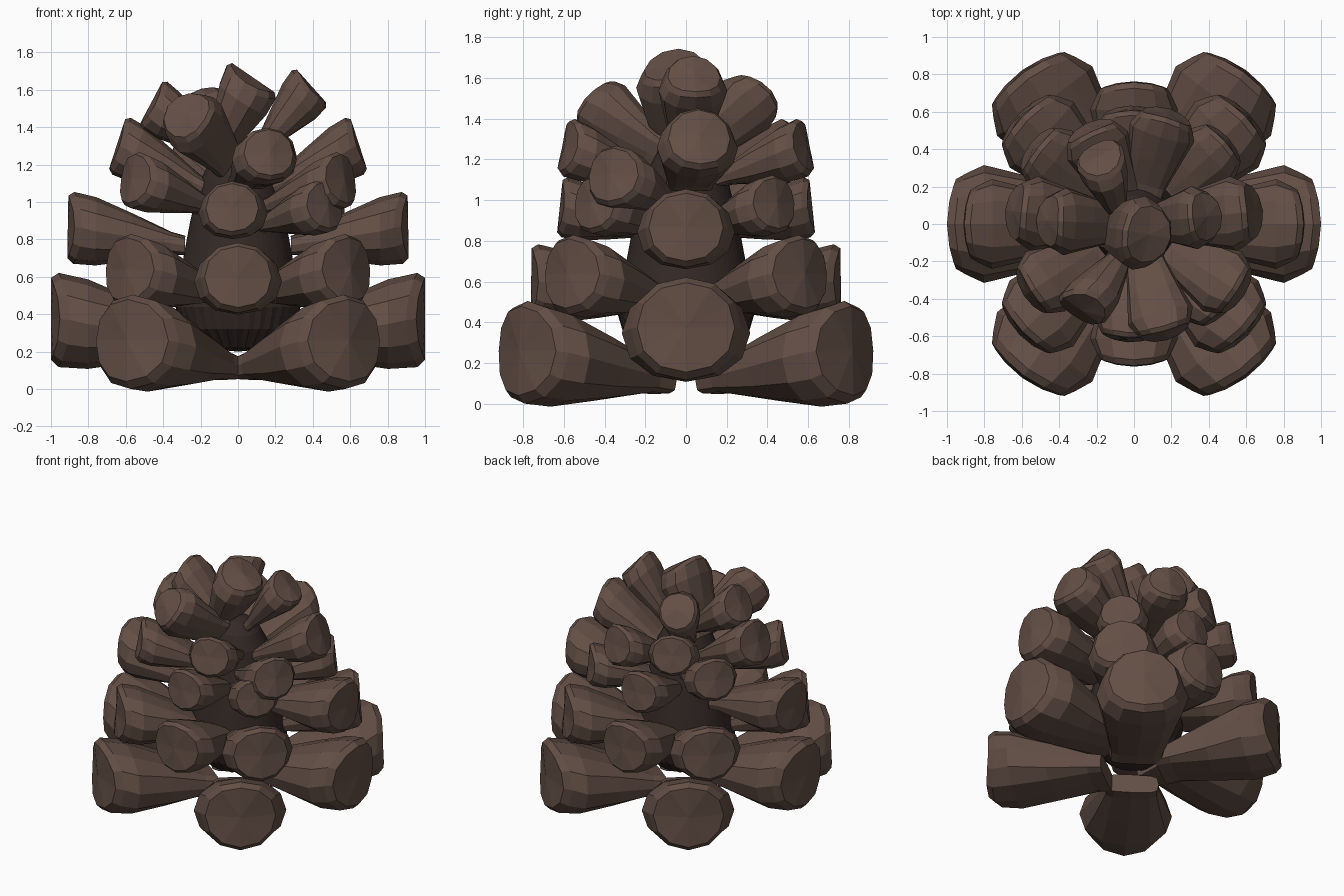
import bpy, bmesh
from math import sin, cos, pi, radians, tan
from mathutils import Matrix

if "Cube" in bpy.data.objects:
    bpy.data.objects.remove(bpy.data.objects["Cube"])


def material(name, rgb):
    m = bpy.data.materials.new(name)
    m.diffuse_color = (*rgb, 1)
    m.use_nodes = True
    m.node_tree.nodes["Principled BSDF"].inputs["Base Color"].default_value = m.diffuse_color
    return m


SCALE_MAT = material("scale_brown", (0.125, 0.078, 0.06))
CORE_MAT = material("core_dark_brown", (0.035, 0.023, 0.02))


def finish(bm, name, mat):
    bmesh.ops.recalc_face_normals(bm, faces=bm.faces)
    me = bpy.data.meshes.new(name)
    bm.to_mesh(me)
    bm.free()
    me.materials.append(mat)
    ob = bpy.data.objects.new(name, me)
    bpy.context.collection.objects.link(ob)
    return ob


def bridge(bm, rings):
    for a, b in zip(rings, rings[1:]):
        n = len(a)
        for i in range(n):
            j = (i + 1) % n
            bm.faces.new((a[i], a[j], b[j], b[i]))


def cap(bm, ring, co):
    c = bm.verts.new(co)
    for i in range(len(ring)):
        bm.faces.new((ring[i], ring[(i + 1) % len(ring)], c))


# Paddle sections: position along length, half width, half height, squareness
SECTIONS = [(0.0, 0.58, 0.27, 0.5), (0.12, 0.6, 0.32, 0.6),
            (0.45, 0.8, 0.66, 0.8), (0.76, 1.0, 0.95, 0.95),
            (0.95, 0.86, 1.0, 0.95), (1.0, 0.76, 0.87, 0.95)]
SIDES = 12
LIFT = 8    # built-in upward sweep, degrees
count = 0


def signed_pow(c, p):
    return abs(c) ** p * (1 if c > 0 else -1)


def scale(az, radius, z, w, tilt, facing=None, roll=0):
    """One woody scale whose end face is centred at the given polar position."""
    global count
    count += 1
    length, h = 2.62 * w, 0.8 * w
    bm = bmesh.new()
    rings = []
    for t, sw, sh, p in SECTIONS:
        ring = []
        for i in range(SIDES):
            a = 2 * pi * i / SIDES
            y = signed_pow(cos(a), p) * sw
            v = signed_pow(sin(a), p) * sh
            bow = 0.1 * y * y if t > 0.9 else 0
            ring.append(bm.verts.new(((t - 1 - bow) * length, y * w,
                                      v * h + (t - 1) * length * tan(radians(LIFT)))))
        rings.append(ring)
    bridge(bm, rings)
    bm.faces.new(rings[0])
    cap(bm, rings[-1], (0, 0, 0))
    a = radians(az)
    d = a if facing is None else radians(facing)
    bm.transform(Matrix.Translation((radius * cos(a), radius * sin(a), z))
                 @ Matrix.Rotation(d, 4, 'Z')
                 @ Matrix.Rotation(-radians(tilt - LIFT), 4, 'Y')
                 @ Matrix.Rotation(radians(roll), 4, 'X'))
    finish(bm, f"scale_{count:02d}", SCALE_MAT)


# Core: lathed tapering body with a ribbed underside
bm = bmesh.new()
profile = [(0.2, 0.22), (0.3, 0.32), (0.335, 0.44), (0.30, 0.66),
           (0.255, 0.9), (0.2, 1.12), (0.15, 1.22), (0.08, 1.29)]
rings = []
for r, z in profile:
    rings.append([])
    for i in range(64):
        rr = r * (0.96 if i % 2 and z < 0.4 else 1)
        a = 2 * pi * i / 64
        rings[-1].append(bm.verts.new((rr * cos(a), rr * sin(a), z)))
bridge(bm, rings)
cap(bm, rings[0], (0, 0, 0.2))
cap(bm, rings[-1], (0, 0, 1.31))
finish(bm, "core", CORE_MAT)

# Lower rings, symmetric left/right and front/back
for az in (0, 180):
    scale(az, 1.0, 0.375, 0.315, 8)
    scale(az, 0.91, 0.867, 0.24, 9)
for az in (54, 126, 234, 306):
    scale(az, 1.01, 0.26, 0.315, 10)
for az in (44, 136, 224, 316):
    scale(az, 0.84, 0.64, 0.245, 12)
for az in (90, 270):
    scale(az, 0.76, 0.6, 0.235, 9)

# Middle rings
for az in (92, 267):
    scale(az, 0.62, 0.97, 0.185, 14)
for az in (42, 316):
    scale(az, 0.67, 0.985, 0.18, 14)
for az in (142, 213, 327):
    scale(az, 0.68, 1.125, 0.19, 18)
for az in (6, 174):
    scale(az, 0.65, 1.31, 0.2, 26)
for az, r in ((73, 0.62), (115, 0.57), (286, 0.62)):
    scale(az, r, 1.265, 0.18, 20)

# Crown
scale(239, 0.54, 1.475, 0.18, 38, 245, 70)
scale(178, 0.465, 1.53, 0.18, 36)
scale(6, 0.395, 1.62, 0.17, 50)
scale(117, 0.41, 1.535, 0.17, 50, 118, 90)
scale(-35, 0.1, 1.665, 0.2, 64, -10)
